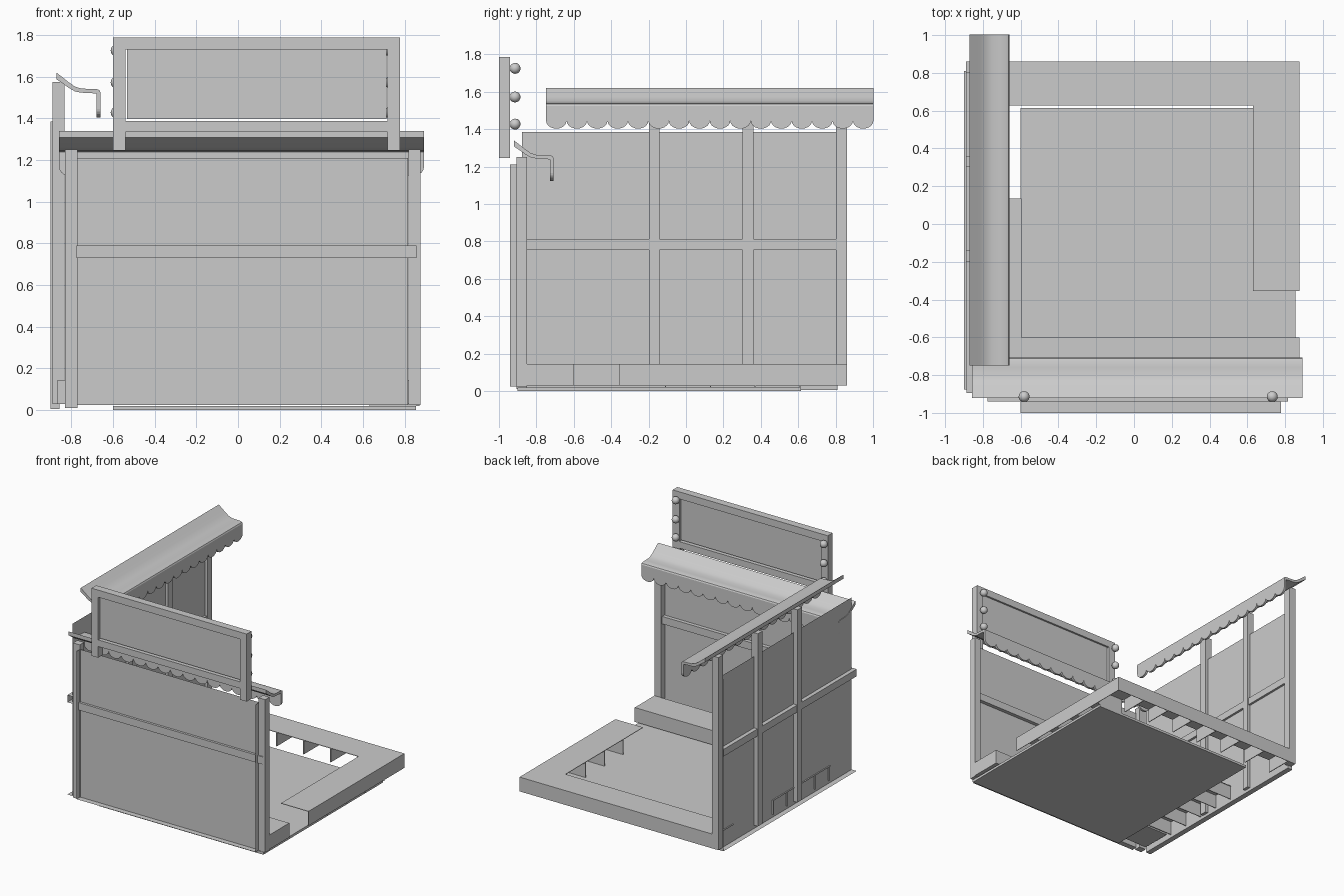
import bpy, bmesh, math

if "Cube" in bpy.data.objects:
    bpy.data.objects.remove(bpy.data.objects["Cube"])


def finish(name, bm, smooth=False):
    bmesh.ops.recalc_face_normals(bm, faces=bm.faces)
    me = bpy.data.meshes.new(name)
    bm.to_mesh(me)
    bm.free()
    ob = bpy.data.objects.new(name, me)
    bpy.context.collection.objects.link(ob)
    if smooth:
        bpy.context.view_layer.objects.active = ob
        ob.select_set(True)
        bpy.ops.object.shade_smooth_by_angle(angle=math.radians(40))
        ob.select_set(False)
    return ob


def boxes(name, items, open_dirs=()):
    """One object from boxes (x0, x1, y0, y1, z0, z1); open_dirs lists (axis, sign) sides left open."""
    bm = bmesh.new()
    for x0, x1, y0, y1, z0, z1 in items:
        vs = bmesh.ops.create_cube(bm, size=1)["verts"]
        for v in vs:
            v.co = (x0 + (v.co.x + .5) * (x1 - x0),
                    y0 + (v.co.y + .5) * (y1 - y0),
                    z0 + (v.co.z + .5) * (z1 - z0))
    bm.normal_update()
    bmesh.ops.recalc_face_normals(bm, faces=bm.faces)
    gone = [f for f in bm.faces if any(f.normal[a] * s > .9 for a, s in open_dirs)]
    bmesh.ops.delete(bm, geom=gone, context='FACES_ONLY')
    return finish(name, bm)


def prism(bm, a, b):
    """Closed solid between two matching outlines."""
    va, vb = [bm.verts.new(p) for p in a], [bm.verts.new(p) for p in b]
    bm.faces.new(va)
    bm.faces.new(vb[::-1])
    for i in range(len(a)):
        j = (i + 1) % len(a)
        bm.faces.new((va[i], va[j], vb[j], vb[i]))


# Awning: curved roof strip plus scalloped valance; put(u, w, z) maps length/inward/height
def awning(name, put, length=1.75, n=10, scallops=16):
    top = [(0, 1.62), (.03, 1.597), (.06, 1.573), (.09, 1.552), (.12, 1.543),
           (.16, 1.541), (.195, 1.54), (.207, 1.535), (.212, 1.525)]
    low = [(.192, 1.518), (.16, 1.522), (.12, 1.523), (.09, 1.529),
           (.06, 1.546), (.03, 1.568), (0, 1.588)]
    bm = bmesh.new()
    prof = top + low
    prism(bm, [put(0, w, z) for w, z in prof], [put(length, w, z) for w, z in prof])
    finish(name + "_roof", bm, True)

    # valance outline as one polygon with half-round scallops
    step = length / scallops
    out = [(length, 1.525), (0, 1.525), (0, 1.445)]
    for s in range(scallops):
        out += [((s + .5) * step - step / 2 * math.cos(math.pi * i / n),
                 1.445 - .042 * math.sin(math.pi * i / n)) for i in range(1, n + 1)]
    bm = bmesh.new()
    prism(bm, [put(u, .194, z) for u, z in out], [put(u, .212, z) for u, z in out])
    finish(name + "_valance", bm)


awning("left_awning", lambda u, w, z: (-.872 + w, -.748 + u, z))
awning("front_awning", lambda u, w, z: (-.858 + u, -.92 + w, z - .28))

# Front wall: shallow tray panel, open outward, with posts and rail
boxes("front_wall_panel", [(-.775, .815, -.94, -.895, .025, 1.21)], [(1, -1), (2, 1)])
boxes("front_wall_posts", [(-.83, -.77, -.905, -.85, .01, 1.25),
                           (.817, .875, -.905, -.85, .025, 1.25)])
boxes("front_wall_rail", [(-.775, .857, -.914, -.865, .73, .79)], [(0, 1), (0, -1)])

# Left wall, built the same way
boxes("left_wall_panel", [(-.9, -.856, -.877, .81, .005, 1.385)],
      [(0, -1), (1, -1), (2, 1)])
boxes("left_wall_posts", [(-.89, -.832, y - .029, y + .029, .03, 1.575)
                          for y in (-.17, .332, .831)])
boxes("left_wall_rail", [(-.888, -.838, -.895, .84, .755, .812)], [(1, 1), (1, -1)])

# Floor plate
boxes("floor_plate", [(-.6, .855, -.9, .615, 0, .02)])

# Raised platform: thin tops, outer skirts and ribs underneath
Z0, Z1, T = .03, .145, .004
boxes("platform_front", [(-.83, .875, -.85, -.6, Z0, Z1)])
boxes("platform_top", [(-.866, .875, .628, .86, Z1 - T, Z1),
                       (.63, .875, -.355, .628, Z1 - T, Z1),
                       (-.866, -.595, -.6, .135, Z1 - T, Z1)])
boxes("platform_skirt", [(-.886, .875, .86 - T, .86, Z0, Z1 - T),
                         (.875 - T, .875, -.355, .86 - T, Z0, Z1 - T),
                         (-.595 - T, -.595, -.6, .135, Z0, Z1 - T)])
ribs = [(x - .003, x + .003, .63, .856, Z0, Z1 - T)
        for x in [-.82 + .24 * i for i in range(7)]]
ribs += [(.632, .871, y - .003, y + .003, .02, Z1 - T)
         for y in [-.11 + .24 * i for i in range(4)]]
ribs += [(-.866, -.597, y - .003, y + .003, Z0, Z1 - T)
         for y in [-.58 + .177 * i for i in range(5)]]
boxes("platform_ribs", ribs)

# Sign board above the front wall
boxes("sign_frame", [(-.6, -.54, -1, -.94, 1.245, 1.73),
                     (.717, .777, -1, -.94, 1.245, 1.73),
                     (-.6, .777, -1, -.94, 1.73, 1.787),
                     (-.54, .717, -1, -.94, 1.335, 1.388)])
boxes("sign_panel", [(-.533, .712, -.985, -.955, 1.397, 1.73)])

# Round bulbs on the inner side of the sign
bm = bmesh.new()
for x in (-.582, .732):
    for z in (1.725, 1.572, 1.427):
        vs = bmesh.ops.create_uvsphere(bm, u_segments=16, v_segments=10, radius=.029)["verts"]
        bmesh.ops.translate(bm, verts=vs, vec=(x, -.914, z))
finish("sign_bulbs", bm, True)
